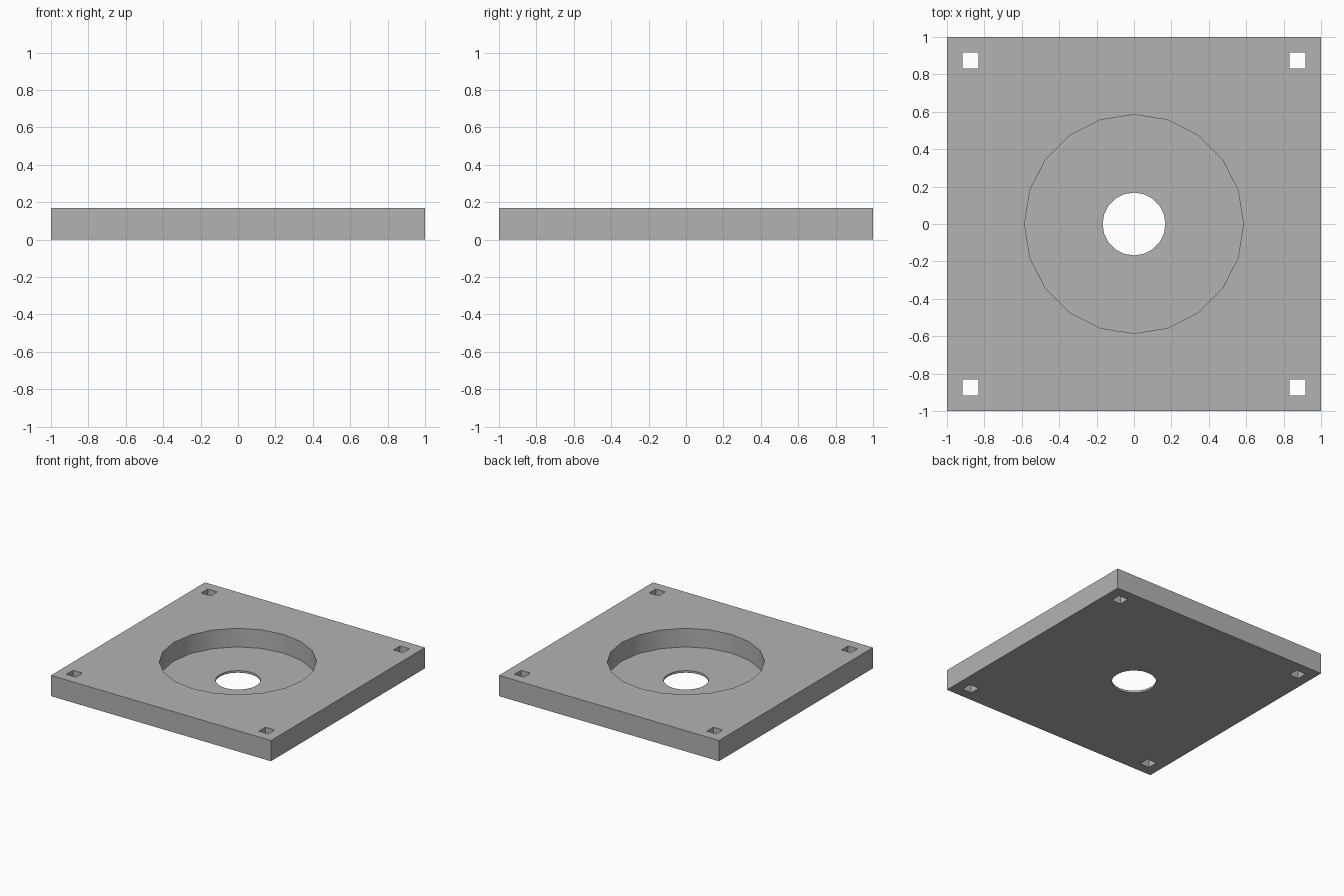
import bpy
import math

cube = bpy.data.objects.get("Cube")
if cube:
    bpy.data.objects.remove(cube, do_unlink=True)

HEIGHT = 0.17
FLOOR = 0.017      # thickness left under the recess
HOLE = 0.086       # side of the square corner holes
INSET = 0.874      # centre of the corner holes

grey = bpy.data.materials.new("plain_grey")
grey.use_nodes = True
colour = (0.45, 0.45, 0.45, 1)
grey.diffuse_color = colour
grey.node_tree.nodes["Principled BSDF"].inputs["Base Color"].default_value = colour


def box(name, x, y, z, sx, sy, sz):
    bpy.ops.mesh.primitive_cube_add(size=1, location=(x, y, z))
    ob = bpy.context.object
    ob.name = name
    ob.scale = (sx, sy, sz)
    bpy.ops.object.transform_apply(location=True, rotation=True, scale=True)
    return ob


def cylinder(name, radius, bottom, top):
    bpy.ops.mesh.primitive_cylinder_add(
        vertices=20, radius=radius, depth=top - bottom,
        location=(0, 0, (top + bottom) / 2))
    ob = bpy.context.object
    ob.name = name
    return ob


# Square plate
plate = box("base_plate", 0, 0, HEIGHT / 2, 2, 2, HEIGHT)
plate.data.materials.clear()
plate.data.materials.append(grey)

# Round recess, centre hole and four corner holes
cutters = [cylinder("recess_cutter", 0.585, FLOOR, 0.4),
           cylinder("centre_hole_cutter", 0.168, -0.2, 0.5)]
for sx in (-1, 1):
    for sy in (-1, 1):
        cutters.append(box("corner_hole_cutter", sx * INSET, sy * INSET, HEIGHT / 2,
                           HOLE, HOLE, 1))

bpy.ops.object.select_all(action='DESELECT')
bpy.context.view_layer.objects.active = plate
plate.select_set(True)
for cutter in cutters:
    cutter.hide_render = True
    mod = plate.modifiers.new("cut", 'BOOLEAN')
    mod.operation = 'DIFFERENCE'
    mod.solver = 'EXACT'
    mod.object = cutter
    bpy.ops.object.modifier_apply(modifier=mod.name)
    bpy.data.objects.remove(cutter, do_unlink=True)

# Round walls smooth, corners sharp
bpy.ops.object.shade_smooth_by_angle(angle=math.radians(30))
